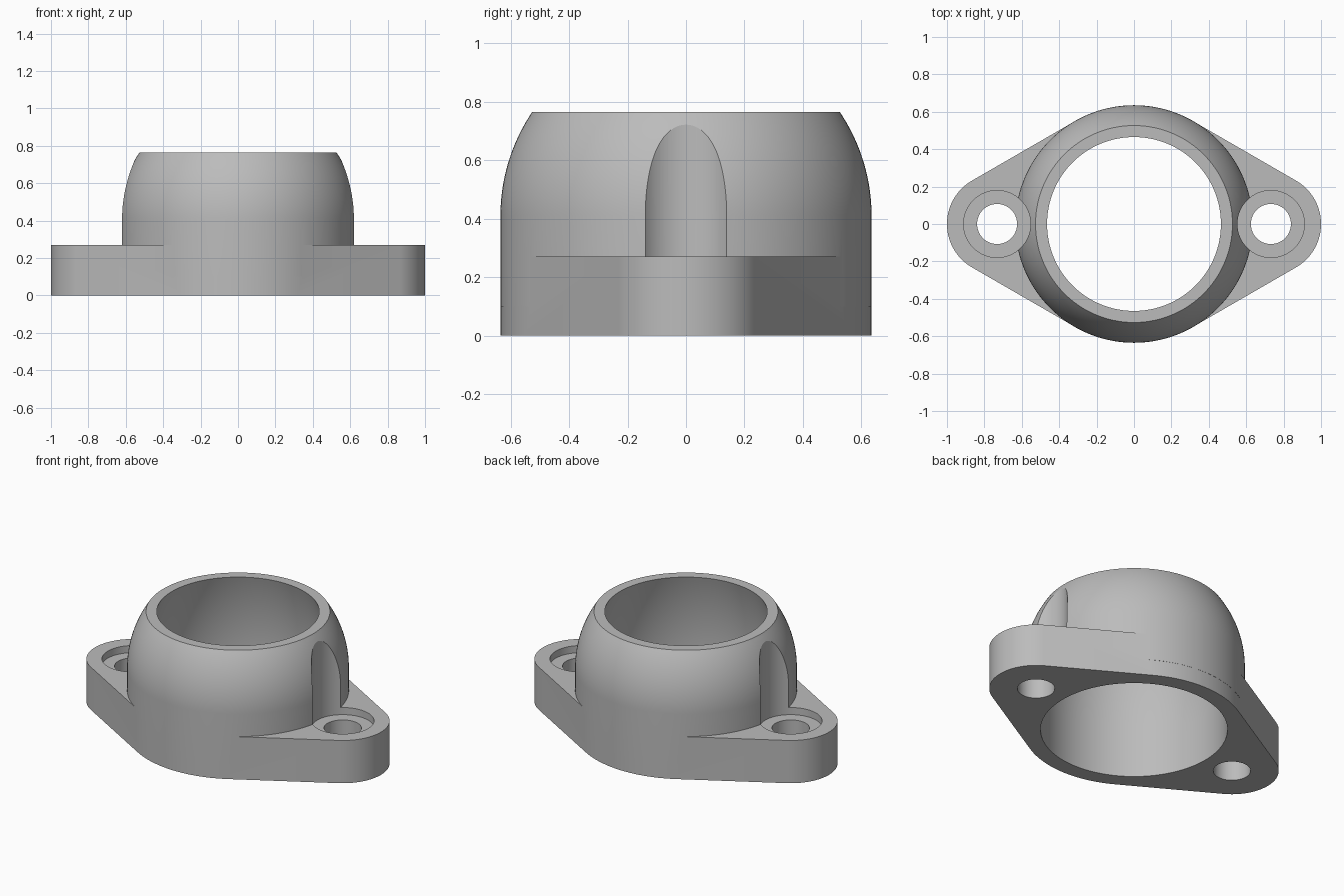
import bpy, bmesh
from math import sin, cos, pi, sqrt, radians

if "Cube" in bpy.data.objects:
    bpy.data.objects.remove(bpy.data.objects["Cube"], do_unlink=True)

SEG = 144            # sides of the round surfaces
OUTER, EQUATOR, TOP = 0.635, 0.41, 0.765
BOLT_X, EAR_R, FLANGE_H = 0.732, 0.268, 0.27

grey = bpy.data.materials.new("cast grey")
grey.use_nodes = True
colour = (0.5, 0.5, 0.5, 1)
grey.diffuse_color = colour
grey.node_tree.nodes["Principled BSDF"].inputs["Base Color"].default_value = colour


def make_object(name, bm):
    bmesh.ops.recalc_face_normals(bm, faces=bm.faces)
    mesh = bpy.data.meshes.new(name)
    bm.to_mesh(mesh)
    bm.free()
    mesh.materials.append(grey)
    obj = bpy.data.objects.new(name, mesh)
    bpy.context.collection.objects.link(obj)
    return obj


def lathe(name, profile, x=0):
    """Closed solid of revolution from (radius, height) points."""
    bm = bmesh.new()
    rings = [[bm.verts.new((x + r * cos(2 * pi * i / SEG), r * sin(2 * pi * i / SEG), z))
              for i in range(SEG)] for r, z in profile]
    for low, high in zip(rings, rings[1:]):
        for i in range(SEG):
            j = (i + 1) % SEG
            bm.faces.new((low[i], low[j], high[j], high[i]))
    bm.faces.new(rings[0][::-1])
    bm.faces.new(rings[-1])
    return make_object(name, bm)


def arc(cx, radius, start, end, steps):
    angles = [radians(start + (end - start) * i / steps) for i in range(steps + 1)]
    return [(cx + radius * cos(a), radius * sin(a)) for a in angles]


def combine(target, tool, operation):
    """Apply a boolean and remove the tool."""
    tool.hide_render = True
    mod = target.modifiers.new(operation.lower(), 'BOOLEAN')
    mod.operation, mod.object, mod.solver = operation, tool, 'EXACT'
    bpy.context.view_layer.objects.active = target
    bpy.ops.object.modifier_apply(modifier=mod.name)
    bpy.data.objects.remove(tool, do_unlink=True)


# Two-eared flange: tangent outline around the hub and both ears
hub = OUTER - 0.001
outline = (arc(BOLT_X, EAR_R, -60, 60, 48) + arc(0, hub, 60, 120, 24)
           + arc(-BOLT_X, EAR_R, 120, 240, 48) + arc(0, hub, 240, 300, 24))
bm = bmesh.new()
base = bm.faces.new([bm.verts.new((x, y, 0)) for x, y in outline])
walls = bmesh.ops.extrude_face_region(bm, geom=[base])
raised = [v for v in walls["geom"] if isinstance(v, bmesh.types.BMVert)]
bmesh.ops.translate(bm, verts=raised, vec=(0, 0, FLANGE_H))
if not any(f.normal.z and all(v.co.z == 0 for v in f.verts) for f in bm.faces):
    bmesh.ops.holes_fill(bm, edges=[e for e in bm.edges if e.is_boundary])
housing = make_object("flanged_housing", bm)

# Domed hub: straight wall, then part of a sphere
heights = [EQUATOR + (TOP - EQUATOR) * i / 20 for i in range(21)]
dome = [(sqrt(OUTER ** 2 - (z - EQUATOR) ** 2), z) for z in heights]
combine(housing, lathe("hub", [(OUTER, 0.1)] + dome), 'UNION')

# Bore: straight below, gently narrowing towards the top
BORE, BORE_TURN, CURVE = 0.535, 0.28, 1.71
rise = [(TOP - BORE_TURN) * i / 16 for i in range(20)]
narrowing = [(BORE - CURVE + sqrt(CURVE ** 2 - h ** 2), BORE_TURN + h) for h in rise]
combine(housing, lathe("bore_cutter", [(BORE, -0.1)] + narrowing), 'DIFFERENCE')

# Bolt holes with wide seats that also cut into the hub
for side in (-1, 1):
    x = side * BOLT_X
    combine(housing, lathe("seat_cutter", [(0.179, 0.225), (0.179, 1)], x), 'DIFFERENCE')
    combine(housing, lathe("bolt_cutter", [(0.107, -0.1), (0.107, 0.5)], x), 'DIFFERENCE')

# Smooth shading with sharp rims
bpy.ops.object.select_all(action='DESELECT')
housing.select_set(True)
bpy.context.view_layer.objects.active = housing
bpy.ops.object.shade_smooth_by_angle(angle=radians(25))
